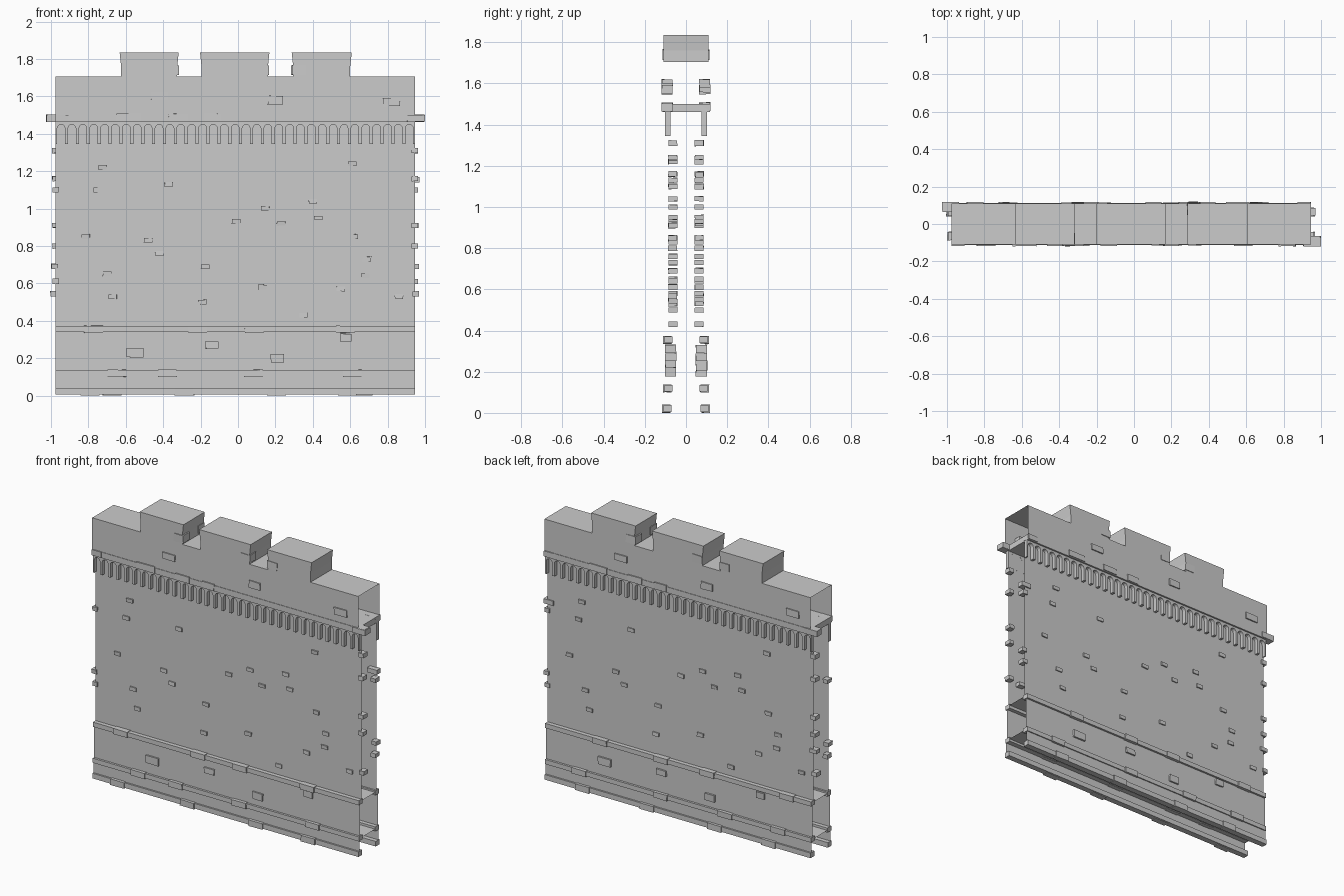
import bpy, bmesh, math, random

if "Cube" in bpy.data.objects:
    bpy.data.objects.remove(bpy.data.objects["Cube"])

random.seed(4)
X0, X1 = -0.975, 0.945


def finish(name, bm):
    bmesh.ops.recalc_face_normals(bm, faces=bm.faces)
    me = bpy.data.meshes.new(name)
    bm.to_mesh(me)
    bm.free()
    ob = bpy.data.objects.new(name, me)
    bpy.context.collection.objects.link(ob)
    return ob


def add_box(bm, xa, xb, ya, yb, za, zb, jit=0.0):
    v = []
    for x in (xa, xb):
        for y in (ya, yb):
            for z in (za, zb):
                j = [random.uniform(-jit, jit) for _ in range(3)]
                v.append(bm.verts.new((x + j[0], y + j[1], z + j[2])))
    for f in ((0, 1, 3, 2), (4, 6, 7, 5), (0, 4, 5, 1), (2, 3, 7, 6), (0, 2, 6, 4), (1, 5, 7, 3)):
        bm.faces.new([v[i] for i in f])


def sheet(name, hw, z0, z1):
    """Thin wall section: front, back and top, open at ends and bottom."""
    bm = bmesh.new()
    prof = [(-hw, z0), (-hw, z1), (hw, z1), (hw, z0)]
    a, b = [[bm.verts.new((x, y, z)) for y, z in prof] for x in (X0, X1)]
    for i in range(3):
        bm.faces.new((a[i], a[i + 1], b[i + 1], b[i]))
    finish(name, bm)


# stepped hollow wall
sheet("plinth_wall", 0.098, 0.01, 0.12)
sheet("lower_wall", 0.091, 0.12, 0.36)
sheet("main_wall", 0.077, 0.36, 1.47)

# parapet with three slightly flared merlons
bm = bmesh.new()
prof = [(X0, 1.465), (X0, 1.705)]
for a, b in ((-0.625, -0.325), (-0.195, 0.16), (0.295, 0.6)):
    prof += [(a, 1.705), (a, 1.76), (a - 0.008, 1.835), (b + 0.008, 1.835), (b, 1.76), (b, 1.705)]
prof += [(X1, 1.705), (X1, 1.465)]
front, back = [[bm.verts.new((x, y, z)) for x, z in prof] for y in (-0.11, 0.11)]
bm.faces.new(front)
bm.faces.new(back)
for i in range(1, len(prof) - 2):
    bm.faces.new((front[i], front[i + 1], back[i + 1], back[i]))
finish("parapet", bm)

# ledge slab under the parapet
bm = bmesh.new()
add_box(bm, X0, X1, -0.113, 0.113, 1.462, 1.5)
finish("parapet_ledge", bm)

# arched corbel band, one on each face
N = 33
pitch = (X1 - X0) / N
leg = 0.0085
r = pitch / 2 - leg
for side, ya, yb in (("front", -0.102, -0.076), ("back", 0.102, 0.076)):
    bm = bmesh.new()
    pts = [(X0, 1.465), (X0, 1.345)]
    for i in range(N):
        xa = X0 + i * pitch
        c = xa + pitch / 2
        pts.append((xa + leg, 1.345))
        for k in range(7):
            t = math.pi * (1 - k / 6)
            pts.append((c + r * math.cos(t), 1.45 - r + r * math.sin(t)))
        pts.append((xa + pitch - leg, 1.345))
    pts += [(X1, 1.345), (X1, 1.465)]
    face = bm.faces.new([bm.verts.new((x, ya, z)) for x, z in pts])
    ext = bmesh.ops.extrude_face_region(bm, geom=[face], use_keep_orig=True)
    for v in ext["geom"]:
        if isinstance(v, bmesh.types.BMVert):
            v.co.y = yb
    finish(side + "_arch_corbels", bm)

# irregular string courses made of long stones
for name, z0, z1, yi, yo in (("base_course", 0.005, 0.038, 0.07, 0.109),
                             ("middle_course", 0.105, 0.135, 0.065, 0.105),
                             ("upper_course", 0.34, 0.37, 0.065, 0.104)):
    for s, side in ((-1, "front_"), (1, "back_")):
        bm = bmesh.new()
        add_box(bm, X0, X1, s * yi, s * yo, z0, z1)
        for x in (-0.75, -0.33, 0.1, 0.55):
            x += random.uniform(-0.1, 0.1)
            add_box(bm, x, x + 0.1, s * (yi + 0.005), s * (yo + 0.007), z0 - 0.004, z1 + 0.003, 0.001)
        finish(side + name, bm)

# scattered stones: (x, z), repeated on the back by a half turn
main = [(-.725, 1.22), (-.815, .85), (-.75, 1.1), (-.37, 1.13), (-.48, .83), (-.42, .76), (-.01, .93),
        (.145, 1.0), (.23, .92), (.4, 1.04), (.43, .95), (.61, 1.24), (.62, .85), (.69, .73), (.68, .64),
        (-.175, .69), (.13, .58), (.55, .57), (.86, .53), (-.19, .5), (-.67, .53), (.35, .43), (-.7, .65)]
lower = [(-.55, .23, .09, .05), (.575, .31, .06, .04), (-.14, .27, .07, .035), (.21, .2, .07, .045)]
upper = [(-.94, 1.483, .07, .035), (-.585, 1.487, .13, .04), (-.32, 1.487, .1, .04),
         (-.135, 1.487, .085, .042), (.95, 1.483, .09, .037), (-.42, 1.6, .09, .04),
         (.82, 1.57, .09, .045), (.2, 1.58, .08, .045)]
ends = [(X1, 1.16), (X1, .91), (X1, .8), (X1 + .01, .545), (X0, 1.1), (X0 - .005, .69), (X0, .61), (X1, 1.31)]
corners = [(-.35, 1.74), (.13, 1.74), (.325, 1.74)]

for s, side in ((1, "front_"), (-1, "back_")):
    def stones(name, items, yo, yi, jit=0.0015):
        bm = bmesh.new()
        for x, z, w, h in items:
            x = x if s > 0 else -x - 0.03
            x = min(x, 0.95)
            add_box(bm, x - w / 2, x + w / 2, -s * yo, -s * yi, z - h / 2, z + h / 2, jit)
        finish(side + name, bm)
    stones("wall_stones", [(x, z, .045, .024) for x, z in main], 0.085, 0.042)
    stones("end_stones", [(x, z, .035, .027) for x, z in ends], 0.086, 0.042)
    stones("lower_stones", lower, 0.102, 0.048)
    stones("parapet_stones", upper, 0.118, 0.065)
    stones("merlon_stones", [(x, z, .07, .05) for x, z in corners], 0.114, 0.05)

# longest corner stone at the ledge and a small one behind it
bm = bmesh.new()
add_box(bm, 0.905, 1.0, -0.12, -0.065, 1.465, 1.5)
add_box(bm, 0.9, 0.97, 0.045, 0.085, 1.14, 1.17)
add_box(bm, -1.0, -0.95, 0.045, 0.085, 0.68, 0.705)
finish("corner_stones", bm)
